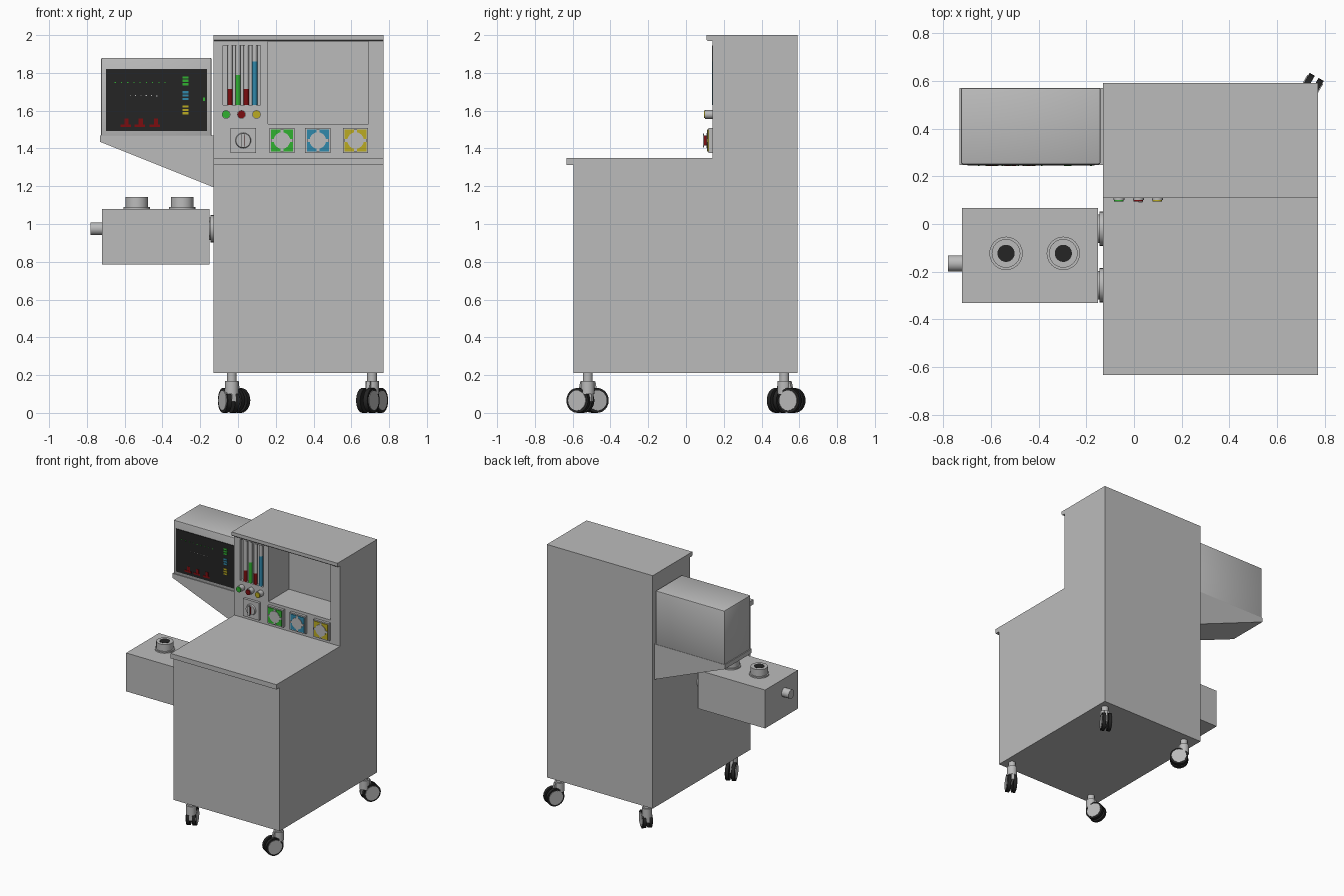
import bpy, bmesh, math, random
from mathutils import Vector, Matrix

if "Cube" in bpy.data.objects:
    bpy.data.objects.remove(bpy.data.objects["Cube"])

random.seed(3)


def material(name, rgb):
    m = bpy.data.materials.new(name)
    m.diffuse_color = (*rgb, 1)
    m.use_nodes = True
    m.node_tree.nodes["Principled BSDF"].inputs["Base Color"].default_value = m.diffuse_color
    return m


GREY = material("grey", (0.5, 0.5, 0.5))
BLACK = material("black", (0.018, 0.018, 0.018))
RED = material("dark_red", (0.2, 0.004, 0.005))
GREEN = material("green", (0.03, 0.44, 0.03))
BLUE = material("blue", (0.03, 0.25, 0.41))
YELLOW = material("yellow", (0.5, 0.41, 0.016))


def finish(name, bm, mat, smooth=False):
    bmesh.ops.recalc_face_normals(bm, faces=bm.faces)
    me = bpy.data.meshes.new(name)
    bm.to_mesh(me)
    bm.free()
    me.materials.append(mat)
    ob = bpy.data.objects.new(name, me)
    bpy.context.collection.objects.link(ob)
    if smooth:
        bpy.ops.object.select_all(action='DESELECT')
        ob.select_set(True)
        bpy.context.view_layer.objects.active = ob
        bpy.ops.object.shade_smooth_by_angle(angle=math.radians(35))
    return ob


def box(name, x, y, z, mat=GREY, bevel=0):
    bm = bmesh.new()
    c = Vector((sum(x) / 2, sum(y) / 2, sum(z) / 2))
    s = (x[1] - x[0], y[1] - y[0], z[1] - z[0])
    bmesh.ops.create_cube(bm, size=1, matrix=Matrix.Translation(c) @ Matrix.Diagonal((*s, 1)))
    if bevel:
        bmesh.ops.bevel(bm, geom=bm.edges[:], offset=bevel, segments=2, profile=0.5, affect='EDGES')
    return finish(name, bm, mat, bool(bevel))


def cyl(name, p0, p1, r, mat=GREY, n=24, r2=None):
    a, b = Vector(p0), Vector(p1)
    rot = (b - a).to_track_quat('Z', 'Y').to_matrix().to_4x4()
    bm = bmesh.new()
    bmesh.ops.create_cone(bm, cap_ends=True, segments=n, radius1=r, radius2=r if r2 is None else r2,
                          depth=(b - a).length, matrix=Matrix.Translation((a + b) / 2) @ rot)
    return finish(name, bm, mat, n > 8)


def prism(name, pts, direction, mat=GREY):
    bm = bmesh.new()
    f = bm.faces.new([bm.verts.new(p) for p in pts])
    ext = bmesh.ops.extrude_face_region(bm, geom=[f])
    bmesh.ops.translate(bm, vec=direction, verts=[v for v in ext['geom'] if isinstance(v, bmesh.types.BMVert)])
    return finish(name, bm, mat)


def cut(ob, x, y, z):
    c = box("cutter", x, y, z)
    m = ob.modifiers.new("cut", 'BOOLEAN')
    m.operation, m.solver, m.object = 'DIFFERENCE', 'EXACT', c
    bpy.context.view_layer.objects.active = ob
    bpy.ops.object.modifier_apply(modifier=m.name)
    bpy.data.objects.remove(c)


# Cabinet from a side profile, with open shelf and gauge recess
profile = [(0.59, 0.21), (0.59, 2.0), (0.108, 2.0), (0.108, 1.975), (0.115, 1.968), (0.14, 1.968),
           (0.14, 1.35), (-0.633, 1.35), (-0.633, 1.313), (-0.595, 1.313), (-0.595, 0.21)]
body = prism("cabinet", [(-0.13, y, z) for y, z in profile], (0.9, 0, 0))
cut(body, (0.16, 0.69), (0.0, 0.39), (1.53, 1.967))
cut(body, (-0.08, 0.12), (0.05, 0.165), (1.63, 1.945))

# Flow tubes: coloured column below, clear tube above
for x, h, m in ((-0.042, 1.715, RED), (0.0, 1.79, GREEN), (0.044, 1.715, RED), (0.088, 1.86, BLUE)):
    cyl("flow_column", (x, 0.152, 1.63), (x, 0.152, h), 0.014, m, 12)
    cyl("flow_tube", (x, 0.152, h), (x, 0.152, 1.945), 0.014, GREY, 12)

# Small flow knobs
for x, m in ((-0.063, GREEN), (0.018, RED), (0.098, YELLOW)):
    cyl("flow_knob", (x, 0.145, 1.58), (x, 0.1, 1.58), 0.023, GREY, 16)
    cyl("flow_knob_cap", (x, 0.105, 1.58), (x, 0.094, 1.58), 0.02, m, 16)

# Gauge plates with coloured squares and round dials
for x, m in ((0.0275, None), (0.2325, GREEN), (0.4225, BLUE), (0.6225, YELLOW)):
    z = 1.442
    box("gauge_plate", (x - 0.067, x + 0.067), (0.12, 0.145), (z - 0.067, z + 0.067))
    if m:
        box("gauge_colour", (x - 0.058, x + 0.058), (0.115, 0.121), (z - 0.058, z + 0.058), m)
        cyl("gauge_dial", (x, 0.12, z), (x, 0.111, z), 0.044, GREY, 16)
        for k in range(4):
            a = k * math.pi / 2
            dx, dz = 0.05 * math.cos(a), 0.05 * math.sin(a)
            box("gauge_notch", (x + dx - 0.008, x + dx + 0.008), (0.112, 0.118), (z + dz - 0.008, z + dz + 0.008))
    else:
        cyl("selector_base", (x, 0.13, z), (x, 0.108, z), 0.044, GREY, 24, 0.038)
        box("selector_core", (x - 0.009, x + 0.009), (0.094, 0.11), (z - 0.026, z + 0.026), RED)
        box("selector_handle", (x - 0.008, x + 0.008), (0.09, 0.095), (z - 0.036, z + 0.036))

# Monitor, screen, shelf and sloping bracket
box("monitor_case", (-0.725, -0.14), (0.25, 0.57), (1.465, 1.88), GREY, 0.008)
box("monitor_screen", (-0.698, -0.165), (0.245, 0.254), (1.492, 1.82), BLACK)
prism("monitor_bracket", [(-0.13, 0.247, 1.195), (-0.13, 0.247, 1.468), (-0.73, 0.247, 1.468), (-0.73, 0.247, 1.435)],
      (0, 0.323, 0))


# Screen markings as thin plates
def mark(name, x, z, w, h, m):
    box(name, (x - w / 2, x + w / 2), (0.242, 0.246), (z - h / 2, z + h / 2), m)


for i in range(9):
    mark("trace_dot", -0.65 + i * 0.033, 1.75, 0.006, 0.006, GREEN)
for i in range(6):
    mark("scale_dot", -0.57 + i * 0.028, 1.68 + random.uniform(-0.003, 0.003), 0.006, 0.004, GREY)
for z, m in ((1.758, GREEN), (1.68, BLUE), (1.604, YELLOW)):
    for dz in (-0.018, 0, 0.018):
        mark("readout_bar", -0.278, z + dz, 0.032, 0.012, m)
for x in (-0.595, -0.52, -0.44):
    mark("red_readout_base", x, 1.52, 0.055, 0.014, RED)
    mark("red_readout_bar", x + 0.005, 1.543, 0.022, 0.03, RED)
mark("status_dot", -0.18, 1.66, 0.008, 0.02, GREEN)

# Side canister box with mounts, ports and outlet
box("side_box", (-0.72, -0.15), (-0.33, 0.068), (0.785, 1.08))
for y in (-0.02, -0.257):
    cyl("side_box_mount", (-0.155, y, 0.975), (-0.138, y, 0.975), 0.06)
    cyl("side_box_flange", (-0.145, y, 0.975), (-0.128, y, 0.975), 0.072)
for x in (-0.536, -0.296):
    cyl("port_base", (x, -0.123, 1.075), (x, -0.123, 1.09), 0.07)
    cyl("port", (x, -0.123, 1.08), (x, -0.123, 1.142), 0.06)
    cyl("port_hole", (x, -0.123, 1.13), (x, -0.123, 1.144), 0.036, BLACK)
cyl("outlet", (-0.78, -0.165, 0.975), (-0.71, -0.165, 0.975), 0.034)

# Twin-wheel casters, each swivelled its own way (stem x, stem y, trail direction, trail)
for sx, sy, dx, dy, t in ((0.71, 0.52, 0.5, 0.87, 0.045), (0.71, -0.52, -0.5, -0.87, 0.045),
                          (-0.033, -0.52, -0.4, 0.92, 0.04), (-0.033, 0.52, 0.75, -0.66, 0.035)):
    d = Vector((dx, dy, 0)).normalized()
    a = Vector((-d.y, d.x, 0))
    s = Vector((sx, sy, 0))
    c = s + d * t + Vector((0, 0, 0.066))
    up = Vector((0, 0, 1))
    cyl("caster_stem", s + up * 0.12, s + up * 0.215, 0.026, GREY, 16)
    cyl("caster_collar", s + up * 0.1, s + up * 0.17, 0.036, GREY, 16)
    f0 = s - d * 0.03 - a * 0.011
    prism("caster_fork", [f0 + up * 0.06, f0 + up * 0.165, f0 + d * 0.07 + up * 0.165, f0 + d * (t + 0.05) + up * 0.06],
          a * 0.022)
    for k in (-1, 1):
        cyl("caster_wheel", c + a * k * 0.009, c + a * k * 0.034, 0.066, BLACK, 24)
        cyl("caster_hub", c + a * k * 0.03, c + a * k * 0.038, 0.053, GREY, 24)
